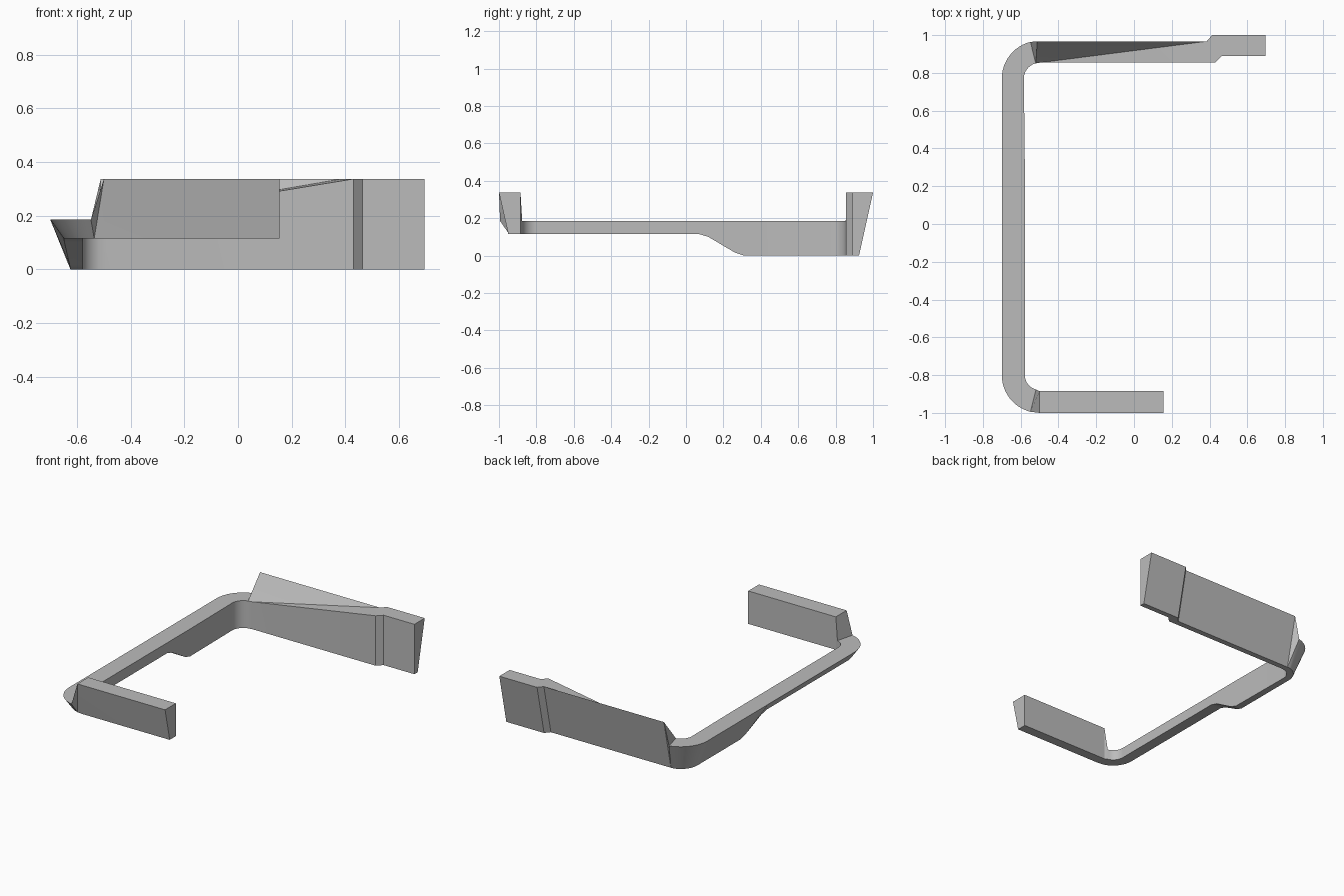
import bpy, bmesh
from math import sin, cos, radians
from mathutils import Vector

cube = bpy.data.objects.get("Cube")
if cube:
    bpy.data.objects.remove(cube)

grey = bpy.data.materials.new("neutral_grey")
grey.use_nodes = True
colour = (0.5, 0.5, 0.5, 1)
grey.diffuse_color = colour
grey.node_tree.nodes["Principled BSDF"].inputs["Base Color"].default_value = colour

BAND, HIGH, RAISED = 0.185, 0.337, 0.115
sections = []


def section(outer, inner, inset, low, top_out, top_in=None):
    """Four corners: outer top, inner top, inner bottom, outer bottom."""
    top_in = top_out if top_in is None else top_in
    foot = (outer[0] + inset[0], outer[1] + inset[1])
    sections.append([Vector((*outer, top_out)), Vector((*inner, top_in)),
                     Vector((*inner, low)), Vector((*foot, low))])


def corner(cy, r_out, r_in, inset, low, start, end, steps=12):
    """Rounded corner of the band, leaning inwards at the foot."""
    for i in range(steps + 1):
        a = radians(start + (end - start) * i / steps)
        d = Vector((cos(a), sin(a)))
        c = Vector((-0.5, cy))
        section(c + d * r_out, c + d * r_in, -d * inset, low, BAND)


# Front arm, from its free end to the corner
for x in (0.155, -0.5):
    section((x, -1), (x, -0.885), (0, 0.05), RAISED, HIGH)
corner(-0.8, 0.2, 0.078, 0.05, RAISED, 256, 180)

# Side band, its underside dropping towards the back
for y, low, inset in ((0.07, RAISED, 0.05), (0.12, 0.1, 0.053),
                      (0.26, 0.017, 0.072), (0.31, 0, 0.075)):
    section((-0.7, y), (-0.578, y), (inset, 0), low, BAND)
corner(0.77, 0.2, 0.083, 0.075, 0, 180, 104)

# Back arm: twisted ramp, offset step and straight tip
lean = (0, -0.075)
section((-0.512, 0.967), (-0.492, 0.855), lean, 0, HIGH, BAND)
section((0.385, 0.967), (0.43, 0.855), lean, 0, HIGH)
section((0.413, 1), (0.465, 0.89), lean, 0, HIGH)
section((0.695, 1), (0.695, 0.89), lean, 0, HIGH)

# Skin the sections, creasing any twisted panel along one diagonal
bm = bmesh.new()
rings = [[bm.verts.new(p) for p in s] for s in sections]
for a, b in zip(rings, rings[1:]):
    for i in range(4):
        j = (i + 1) % 4
        quad = (a[i], b[i], b[j], a[j])
        p, q, r, s = (v.co for v in quad)
        normal = (r - p).cross(s - q).normalized()
        if abs((q - p).dot(normal)) > 0.003:
            bm.faces.new((a[i], b[i], a[j]))
            bm.faces.new((b[i], b[j], a[j]))
        else:
            bm.faces.new(quad)
bm.faces.new(rings[0])
bm.faces.new(rings[-1][::-1])
bmesh.ops.recalc_face_normals(bm, faces=bm.faces)

mesh = bpy.data.meshes.new("bracket")
bm.to_mesh(mesh)
bm.free()
mesh.materials.append(grey)
bracket = bpy.data.objects.new("bracket", mesh)
bpy.context.collection.objects.link(bracket)
bpy.ops.object.select_all(action='DESELECT')
bracket.select_set(True)
bpy.context.view_layer.objects.active = bracket
bpy.ops.object.shade_smooth_by_angle(angle=radians(20))
